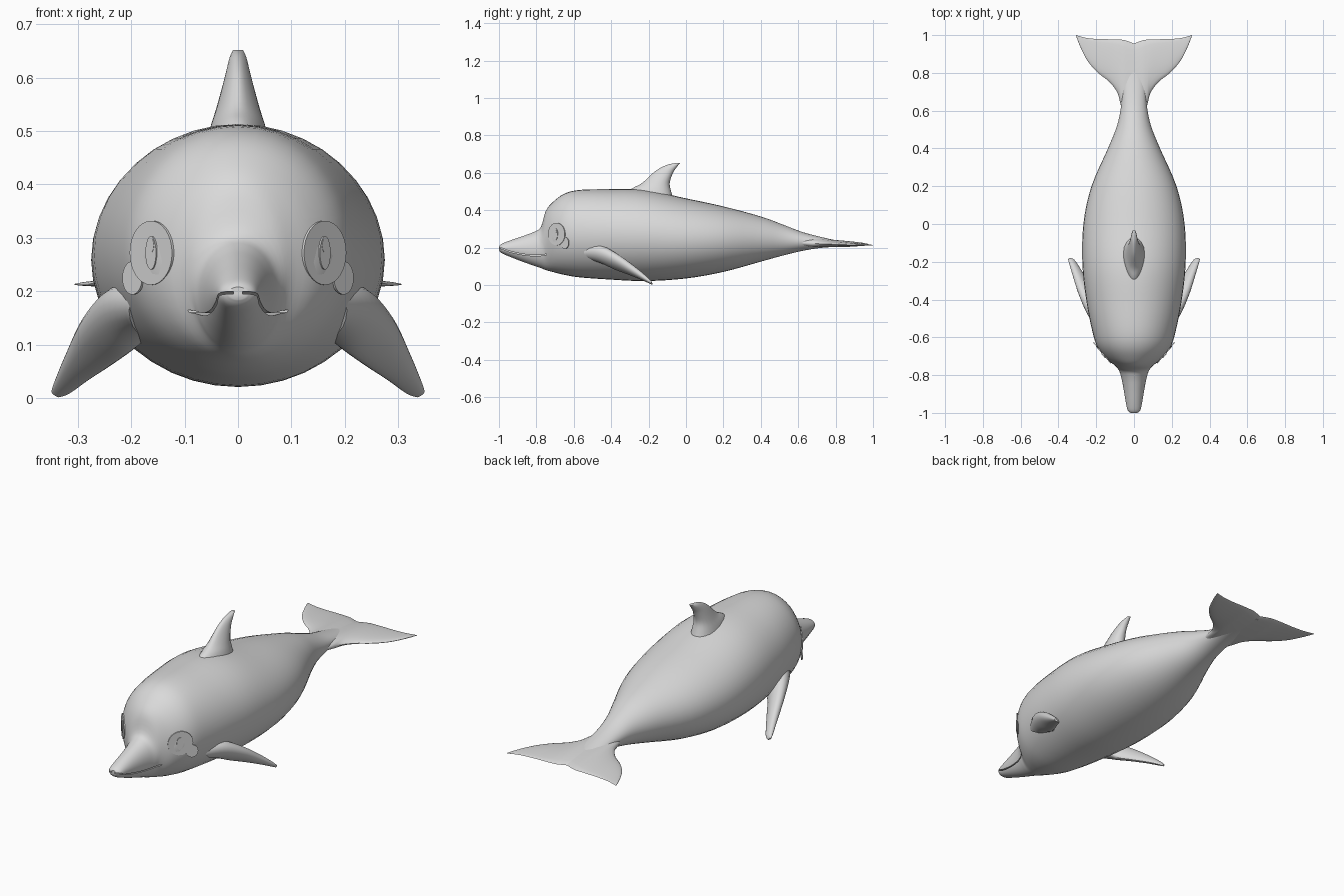
import bpy, bmesh, math
from mathutils import Vector, Matrix

if "Cube" in bpy.data.objects:
    bpy.data.objects.remove(bpy.data.objects["Cube"])

grey = bpy.data.materials.new("plain grey")
grey.use_nodes = True
grey.diffuse_color = (0.7, 0.7, 0.7, 1)
grey.node_tree.nodes["Principled BSDF"].inputs["Base Color"].default_value = (0.7, 0.7, 0.7, 1)


def spline(rows, steps):
    """Smooth curve through rows of numbers."""
    out = []
    for i in range(len(rows) - 1):
        a, b, c, d = (rows[max(0, min(len(rows) - 1, i + k))] for k in (-1, 0, 1, 2))
        for s in range(steps):
            t = s / steps
            out.append([q + 0.5 * t * (r - p + t * (2 * p - 5 * q + 4 * r - e + t * (3 * (q - r) + e - p)))
                        for p, q, r, e in zip(a, b, c, d)])
    return out + [list(rows[-1])]


def finish(bm, name):
    bmesh.ops.recalc_face_normals(bm, faces=bm.faces)
    mesh = bpy.data.meshes.new(name)
    bm.to_mesh(mesh)
    bm.free()
    mesh.materials.append(grey)
    obj = bpy.data.objects.new(name, mesh)
    bpy.context.collection.objects.link(obj)
    return obj


def loft(name, rings):
    bm = bmesh.new()
    loops = [[bm.verts.new(p) for p in ring] for ring in rings]
    n = len(loops[0])
    for a, b in zip(loops, loops[1:]):
        for i in range(n):
            bm.faces.new((a[i], a[(i + 1) % n], b[(i + 1) % n], b[i]))
    bm.faces.new(loops[0])
    bm.faces.new(loops[-1])
    return finish(bm, name)


def fin(name, rows, thick_axis, taper, steps=5, n=20):
    """Blade through rows of (lead xyz, trail xyz, half thickness)."""
    rings = []
    axis = Vector(thick_axis).normalized()
    for r in spline(rows, steps):
        lead, trail, ring = Vector(r[:3]), Vector(r[3:6]), []
        for k in range(n):
            a = math.tau * k / n
            u = (1 - math.cos(a)) / 2
            ring.append(lead.lerp(trail, u) + axis * r[6] * math.sin(a) * (1 + taper * (0.5 - u)))
        rings.append(ring)
    return loft(name, rings)


def activate(obj):
    bpy.ops.object.select_all(action='DESELECT')
    obj.select_set(True)
    bpy.context.view_layer.objects.active = obj


def smooth(obj, mirror=False):
    if mirror:
        obj.modifiers.new("mirror", 'MIRROR')
    activate(obj)
    bpy.ops.object.shade_smooth_by_angle(angle=math.radians(40))


# Body: y, half width, top, bottom
outline = [
    (-1, .018, .208, .185), (-.985, .034, .22, .17), (-.94, .044, .238, .15),
    (-.87, .056, .262, .123), (-.81, .068, .285, .102), (-.775, .08, .312, .09),
    (-.75, .1, .395, .08), (-.71, .15, .445, .069), (-.65, .194, .488, .054),
    (-.57, .22, .508, .041), (-.42, .25, .512, .03), (-.22, .273, .508, .021),
    (0, .268, .463, .035), (.2, .225, .42, .07), (.4, .138, .366, .125),
    (.52, .09, .322, .158), (.62, .069, .284, .182), (.72, .06, .257, .198),
    (.82, .045, .236, .205), (.93, .02, .222, .21)]
rings = []
for y, w, top, bottom in spline(outline, 4):
    mid, half = (top + bottom) / 2, (top - bottom) / 2
    rings.append([(w * math.cos(math.tau * k / 40), y, mid + half * math.sin(math.tau * k / 40))
                  for k in range(40)])
body = loft("body", rings)

# Mouth: thin curved groove on both sides of the snout
lip = spline([(-1.03, .2), (-.985, .195), (-.94, .178), (-.87, .163), (-.8, .157), (-.745, .163)], 4)
section = [(y, z + .0025) for y, z in lip] + [(y, z - .0025) for y, z in reversed(lip)]
cutter = loft("mouth_cutter", [[(x, y, z) for y, z in section] for x in (.008, .2)])
cutter.modifiers.new("mirror", 'MIRROR')
cutter.hide_render = True
cut = body.modifiers.new("mouth", 'BOOLEAN')
cut.operation = 'DIFFERENCE'
cut.solver = 'EXACT'
cut.object = cutter
activate(body)
bpy.ops.object.modifier_apply(modifier=cut.name)
bpy.data.objects.remove(cutter)
smooth(body)

# Dorsal fin: broad flared foot, thin swept tip
smooth(fin("dorsal_fin", [
    (0, -.36, .46, 0, -.06, .44, .066), (0, -.29, .515, 0, -.078, .495, .052),
    (0, -.235, .545, 0, -.087, .545, .039), (0, -.165, .608, 0, -.07, .598, .024),
    (0, -.105, .641, 0, -.048, .632, .016), (0, -.055, .652, 0, -.031, .652, .009)],
    (1, 0, 0), -.5))

# Side flippers, swept back with the broad faces turned forward and down
smooth(fin("flippers", [
    (.19, -.54, .21, .16, -.4, .12, .05), (.245, -.46, .2, .2, -.375, .088, .036),
    (.29, -.365, .15, .24, -.31, .06, .026), (.322, -.27, .083, .28, -.245, .034, .018),
    (.343, -.205, .032, .315, -.192, .009, .01), (.349, -.185, .014, .335, -.181, .002, .004)],
    (.43, -.66, -.61), .5), True)

# Tail flukes
smooth(fin("tail_flukes", [
    (0, .52, .23, 0, .955, .217, .02), (.045, .56, .228, .045, .972, .217, .02),
    (.07, .63, .224, .07, .976, .217, .018), (.088, .695, .221, .088, .977, .217, .016),
    (.13, .752, .219, .13, .978, .217, .012), (.19, .8, .217, .19, .979, .216, .009),
    (.245, .862, .215, .245, .984, .215, .006), (.283, .935, .214, .283, .993, .214, .004),
    (.306, .993, .213, .306, 1, .213, .001)], (0, 0, 1), .6), True)

# Eyes and cheek spots: thin discs turned half sideways
facing = Vector((.75, -.66, 0))
turn = facing.to_track_quat('Z', 'Y').to_matrix().to_4x4()


def discs(name, centre, wide, tall, offset):
    bm = bmesh.new()
    place = Matrix.Translation(Vector(centre) + facing * offset) @ turn @ Matrix.Diagonal((wide, tall, 1, 1))
    bmesh.ops.create_cone(bm, cap_ends=True, segments=32, radius1=1, radius2=1, depth=.005, matrix=place)
    smooth(finish(bm, name), True)


discs("eyes", (.156, -.687, .272), .06, .06, .007)
discs("pupils", (.154, -.69, .272), .015, .031, .01)
discs("eye_glints", (.152, -.69, .286), .008, .013, .012)
discs("cheek_spots", (.194, -.645, .225), .028, .031, .003)
